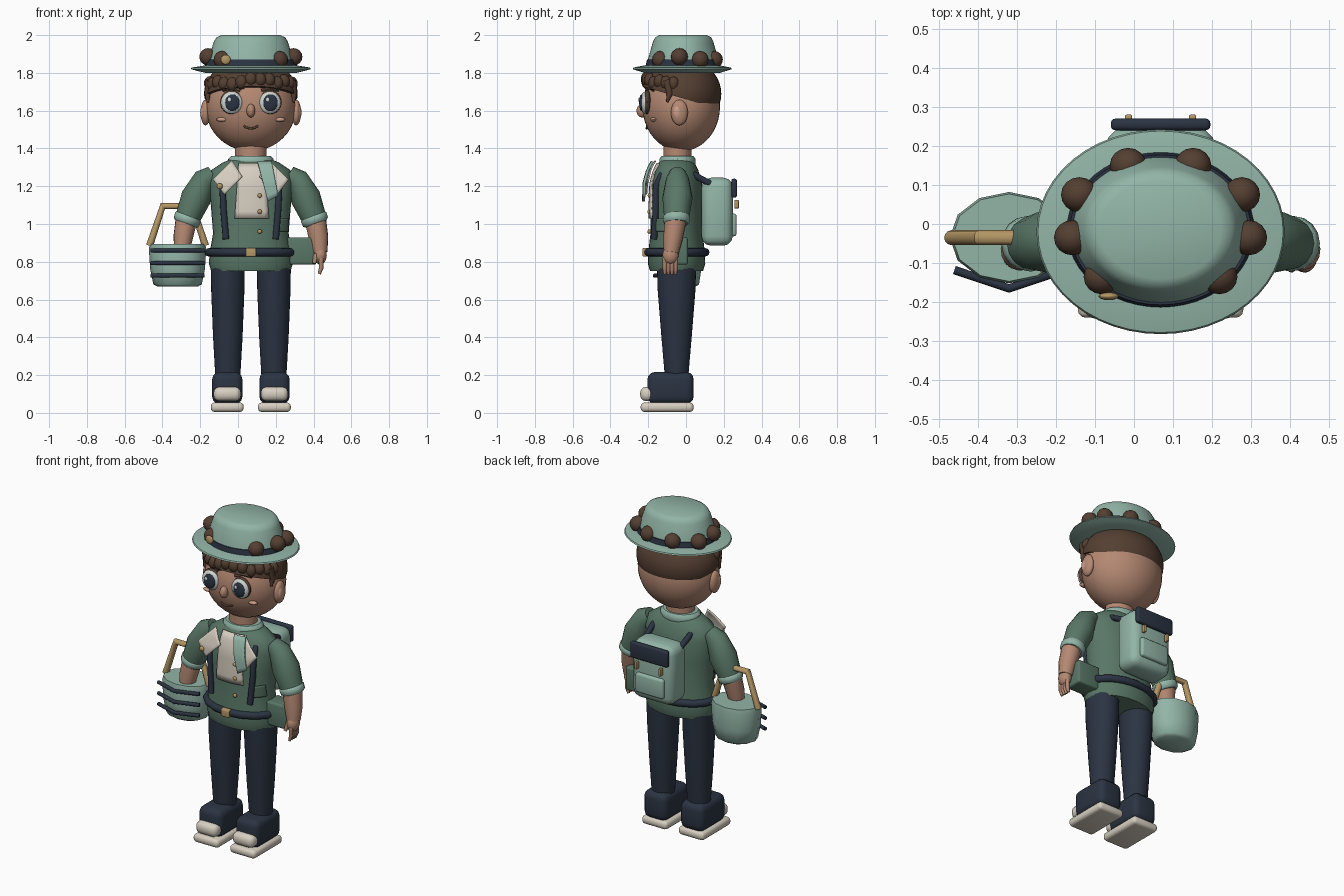
import bpy, bmesh, random
from math import sin, cos, pi, sqrt, radians
from mathutils import Vector

cube = bpy.data.objects.get("Cube")
if cube:
    bpy.data.objects.remove(cube, do_unlink=True)
random.seed(4)
C, BY, HY = 0.068, -0.05, -0.025   # body centre x, body and head centre y


def material(name, rgb):
    m = bpy.data.materials.new(name)
    m.use_nodes = True
    m.diffuse_color = (*rgb, 1)
    b = m.node_tree.nodes["Principled BSDF"]
    b.inputs["Base Color"].default_value = (*rgb, 1)
    b.inputs["Roughness"].default_value = 0.8
    return m


SKIN = material("skin", (0.46, 0.25, 0.17))
BLUSH = material("blush", (0.60, 0.34, 0.25))
HAIR = material("brown hair", (0.09, 0.05, 0.032))
SAGE = material("sage", (0.29, 0.46, 0.39))
GREEN = material("jacket green", (0.10, 0.185, 0.135))
NAVY = material("navy", (0.024, 0.034, 0.055))
CREAM = material("cream", (0.68, 0.62, 0.53))
WHITE = material("eye white", (0.62, 0.66, 0.64))
BRASS = material("brass", (0.46, 0.31, 0.13))


def finish(ob, mat, angle=40):
    ob.data.materials.append(mat)
    bpy.ops.object.select_all(action="DESELECT")
    ob.select_set(True)
    bpy.context.view_layer.objects.active = ob
    bpy.ops.object.shade_smooth_by_angle(angle=radians(angle))
    return ob


def from_bmesh(name, bm, mat, angle=40):
    bmesh.ops.recalc_face_normals(bm, faces=bm.faces)
    me = bpy.data.meshes.new(name)
    bm.to_mesh(me)
    bm.free()
    ob = bpy.data.objects.new(name, me)
    bpy.context.collection.objects.link(ob)
    return finish(ob, mat, angle)


def ball(name, loc, size, mat, cut=None, seg=24):
    """Ellipsoid, optionally keeping only what is above a plane."""
    bm = bmesh.new()
    bmesh.ops.create_uvsphere(bm, u_segments=seg, v_segments=seg // 2, radius=1)
    bmesh.ops.scale(bm, vec=size, verts=bm.verts)
    bmesh.ops.translate(bm, vec=loc, verts=bm.verts)
    if cut:
        res = bmesh.ops.bisect_plane(bm, geom=bm.verts[:] + bm.edges[:] + bm.faces[:],
                                     plane_co=cut[0], plane_no=cut[1], clear_inner=True)
        rim = [e for e in res["geom_cut"] if isinstance(e, bmesh.types.BMEdge)]
        bmesh.ops.holes_fill(bm, edges=rim, sides=0)
    return from_bmesh(name, bm, mat)


def box(name, loc, size, mat, bevel=0.01):
    bm = bmesh.new()
    bmesh.ops.create_cube(bm, size=1)
    bmesh.ops.scale(bm, vec=size, verts=bm.verts)
    bmesh.ops.translate(bm, vec=loc, verts=bm.verts)
    bmesh.ops.bevel(bm, geom=bm.edges[:], offset=bevel, segments=3, profile=0.5, affect="EDGES")
    return from_bmesh(name, bm, mat)


def loft(name, centre, sections, mat, seg=32, angle=40):
    """Stack of ellipses given as (z, rx, ry), capped at both ends."""
    bm = bmesh.new()
    rings = [[bm.verts.new((centre[0] + rx * cos(2 * pi * i / seg),
                            centre[1] + ry * sin(2 * pi * i / seg), z)) for i in range(seg)]
             for z, rx, ry in sections]
    for a, b in zip(rings, rings[1:]):
        for i in range(seg):
            j = (i + 1) % seg
            bm.faces.new((a[i], a[j], b[j], b[i]))
    bm.faces.new(rings[0])
    bm.faces.new(rings[-1])
    return from_bmesh(name, bm, mat, angle)


def tube(name, pts, radii, mat, closed=False, res=4):
    """Round tube along points, with one radius or one per point."""
    cu = bpy.data.curves.new(name, "CURVE")
    cu.dimensions = "3D"
    cu.bevel_depth, cu.bevel_resolution, cu.use_fill_caps = 1, res, True
    sp = cu.splines.new("POLY")
    sp.points.add(len(pts) - 1)
    sp.use_cyclic_u = closed
    for i, p in enumerate(pts):
        sp.points[i].co = (*p, 1)
        sp.points[i].radius = radii if isinstance(radii, float) else radii[i]
    ob = bpy.data.objects.new(name, cu)
    bpy.context.collection.objects.link(ob)
    bpy.ops.object.select_all(action="DESELECT")
    ob.select_set(True)
    bpy.context.view_layer.objects.active = ob
    bpy.ops.object.convert(target="MESH")
    return finish(bpy.context.object, mat, 50)


TORSO = [(0.75, .21, .14), (0.79, .222, .152), (0.85, .218, .15), (0.95, .2, .138),
         (1.1, .212, .138), (1.22, .225, .134), (1.285, .21, .115), (1.325, .15, .095), (1.35, .09, .075)]


def torso_front(x, z):
    for (z0, a0, b0), (z1, a1, b1) in zip(TORSO, TORSO[1:]):
        if z <= z1:
            break
    t = min(1, max(0, (z - z0) / (z1 - z0)))
    rx, ry = a0 + (a1 - a0) * t, b0 + (b1 - b0) * t
    return BY - ry * sqrt(max(0, 1 - ((x - C) / rx) ** 2))


def patch(name, corners, mat, off=0.006, bend=1.0, thick=0.008, n=8):
    """Cloth plate following the chest between four (x offset, z) corners."""
    bm = bmesh.new()
    a, b, c, d = [Vector(p) for p in corners]
    grid = []
    for i in range(n + 1):
        l, r = a.lerp(d, i / n), b.lerp(c, i / n)
        row = [l.lerp(r, j / n) for j in range(n + 1)]
        grid.append([bm.verts.new((C + p.x, torso_front(C + p.x * bend, p.y) - off, p.y)) for p in row])
    for i in range(n):
        for j in range(n):
            bm.faces.new((grid[i][j], grid[i][j + 1], grid[i + 1][j + 1], grid[i + 1][j]))
    ob = from_bmesh(name, bm, mat)
    mod = ob.modifiers.new("thickness", "SOLIDIFY")
    mod.thickness, mod.offset = thick, 0
    return ob


# Torso, shirt and scarf
loft("jacket", (C, BY), TORSO, GREEN)
patch("shirt_panel", [(-.085, 1.03), (.095, 1.03), (.075, 1.32), (-.065, 1.32)], CREAM)
patch("jacket_pocket", [(.145, .96), (.195, .96), (.195, 1.03), (.145, 1.03)], GREEN, .012)
for z in (1.15, 1.065, .96):
    ball("button", (C + .047, torso_front(C + .047, z) - .01, z), (.012, .01, .012), BRASS, seg=12)
loft("neck", (C, -.045), [(1.3, .083, .075), (1.43, .083, .075)], SKIN)
loft("scarf_collar", (C, -.045), [(1.305, .11, .088), (1.32, .122, .096), (1.345, .12, .095), (1.36, .105, .085)], SAGE)
patch("scarf_end", [(.035, 1.33), (.11, 1.33), (.145, 1.15), (.09, 1.12)], SAGE, .04, .4, .014)
for s in (-1, 1):
    patch("lapel", [(s * .1, 1.335), (s * .2, 1.235), (s * .14, 1.155), (s * .045, 1.25)], CREAM, .028, .4)
ball("lapel_pin", (C - .165, -.215, 1.2), (.016, .01, .016), BRASS, seg=12)

# Belt, buckle and pouch
tube("belt", [(C + .222 * sin(2 * pi * i / 16), BY + .152 * cos(2 * pi * i / 16), .85) for i in range(16)],
     .022, NAVY, True)
box("belt_buckle", (C, -.215, .85), (.055, .03, .046), BRASS, .006)
box("belt_pouch", (.335, -.045, .857), (.15, .11, .145), GREEN, .012)

# Legs, shoes, arms and straps, one of each per side
for s in (-1, 1):
    x = C + s * .125
    loft("trouser_leg", (x - s * .003, BY), [(.19, .066, .062), (.4, .078, .08), (.65, .088, .1), (.79, .09, .104)], NAVY)
    box("shoe", (x, -.082, .132), (.16, .245, .168), NAVY, .038)
    box("shoe_toe_cap", (x, -.2, .1), (.145, .085, .075), CREAM, .03)
    box("shoe_sole", (x, -.1, .03), (.174, .28, .05), CREAM, .02)

    def arm(d, y, z):
        return (C + s * d, y, z)
    tube("sleeve", [arm(.2, -.045, 1.265), arm(.245, -.045, 1.235), arm(.29, -.045, 1.14), arm(.335, -.05, 1.03)],
         [.045, .062, .08, .066], GREEN, res=6)
    tube("sleeve_cuff", [arm(.329, -.05, 1.045), arm(.332, -.05, 1.037), arm(.343, -.05, 1.01), arm(.346, -.05, 1.002)],
         [.064, .072, .07, .06], SAGE, res=6)
    tube("forearm", [arm(.34, -.053, 1.03), arm(.358, -.068, .93), arm(.366, -.078, .85)],
         [.058, .052, .04], SKIN, res=6)
    ball("palm", arm(.368, -.082, .835), (.034, .042, .05), SKIN)
    for k in range(4):
        y = -.112 + k * .019
        tube("finger", [arm(.372, y, .82), arm(.372, y, .765), arm(.362, y, .735)], [.013, .012, .008], SKIN, res=2)
    tube("thumb", [arm(.345, -.1, .84), arm(.335, -.115, .79)], [.014, .01], SKIN, res=2)

    front = [(C + s * d, torso_front(C + s * d, z) - .01, z) for d, z in ((.15, 1.2), (.145, 1.08), (.132, .92))]
    tube("pack_strap", [arm(.115, .17, 1.19), arm(.125, .06, 1.25), arm(.12, -.04, 1.315),
                        arm(.145, -.13, 1.26)] + front, .017, NAVY)

# Backpack
box("backpack", (C, .165, 1.065), (.28, .165, .36), SAGE, .05)
box("backpack_flap", (C, .255, 1.19), (.255, .03, .1), NAVY, .012)
box("backpack_pocket", (C, .25, .995), (.19, .035, .12), SAGE, .014)
for s in (-1, 1):
    box("pack_clip", (C + s * .082, .268, 1.105), (.018, .024, .045), BRASS, .004)

# Head, hair and face
HEAD_R = (.24, .205, .235)
ball("head", (C, HY, 1.62), HEAD_R, SKIN, seg=40)
ball("hair_cap", (C, HY, 1.69), (.248, .212, .19), HAIR, ((0, 0, 1.66), (0, .3, 1)), 40)


def face(dx, z):
    return HY - HEAD_R[1] * sqrt(max(0, 1 - (dx / HEAD_R[0]) ** 2 - ((z - 1.62) / HEAD_R[2]) ** 2))


for s in (-1, 1):
    x, y = C + s * .101, face(.101, 1.643)
    ball("ear", (C + s * .24, -.035, 1.59), (.026, .045, .068), SKIN)
    ball("inner_ear", (C + s * .252, -.045, 1.59), (.016, .026, .042), BLUSH, seg=16)
    ball("eye_rim", (x, y + .004, 1.645), (.062, .022, .064), HAIR)
    ball("eye_white", (x, y - .008, 1.642), (.057, .024, .059), WHITE)
    ball("iris", (x + .003, y - .026, 1.642), (.038, .012, .044), NAVY)
    ball("eye_glint", (x - .012, y - .037, 1.658), (.01, .005, .012), WHITE, seg=12)
    tube("eyebrow", [(x + d, face(s * .101 + d, 1.72) - .005, 1.715 + h)
                     for d, h in ((-.045, -.008), (0, .006), (.045, -.008))], .008, HAIR)
    ball("cheek", (C + s * .152, face(.152, 1.553), 1.553), (.032, .016, .012), BLUSH, seg=16)
    tube("side_lock", [(C + s * .215, -.1, 1.76), (C + s * .228, -.085, 1.69), (C + s * .228, -.1, 1.645)],
         [.025, .018, .006], HAIR)
ball("nose", (C, -.232, 1.6), (.023, .03, .036), SKIN)
tube("mouth", [(C + d, face(d, 1.51) - .002, 1.505 + d * d * 10) for d in (-.038, -.02, 0, .02, .038)],
     .006, HAIR)
for i in range(13):
    a = -1.35 + 2.7 * i / 12
    ball("fringe_curl", (C + .222 * sin(a), HY - .185 * cos(a), 1.755 + random.uniform(-.018, .015)),
         (.033, .03, .038), HAIR, seg=14)

# Hat with band, curls and badge
loft("hat_brim", (C, -.02), [(1.8, .24, .2), (1.812, .29, .238), (1.82, .318, .262), (1.828, .314, .258), (1.84, .24, .198)], SAGE, 48)
loft("hat_crown", (C, -.015), [(1.82, .237, .195), (1.88, .222, .184), (1.965, .196, .16), (1.988, .182, .148), (2.0, .155, .126)], SAGE, 48)
loft("hat_band", (C, -.015), [(1.832, .242, .2), (1.87, .232, .192)], NAVY, 48)
for s in (-1, 1):
    for d, y, z in ((.083, .15, 1.87), (.208, .075, 1.87), (.226, -.035, 1.885), (.15, -.135, 1.87)):
        ball("hat_curl", (C + s * d, y, z), (.047, .045, .046), HAIR, seg=16)
ball("hat_badge", (C - .133, -.185, 1.87), (.026, .01, .026), BRASS, seg=16)

# Bucket with handle and front slats
BX, BKY = -.32, -.035
loft("bucket", (BX, BKY), [(.668, .105, .085), (.68, .128, .104), (.76, .145, .116), (.87, .152, .117), (.895, .146, .112)], SAGE, 12, 60)
tube("bucket_handle", [(BX - .148, BKY, .885), (BX - .078, BKY, 1.095), (BX + .078, BKY, 1.095), (BX + .148, BKY, .885)],
     .019, BRASS)
for z in (.86, .793, .727):
    tube("bucket_slat", [(BX - .14, -.118, z), (BX, -.165, z), (BX + .14, -.118, z)], .011, NAVY)
